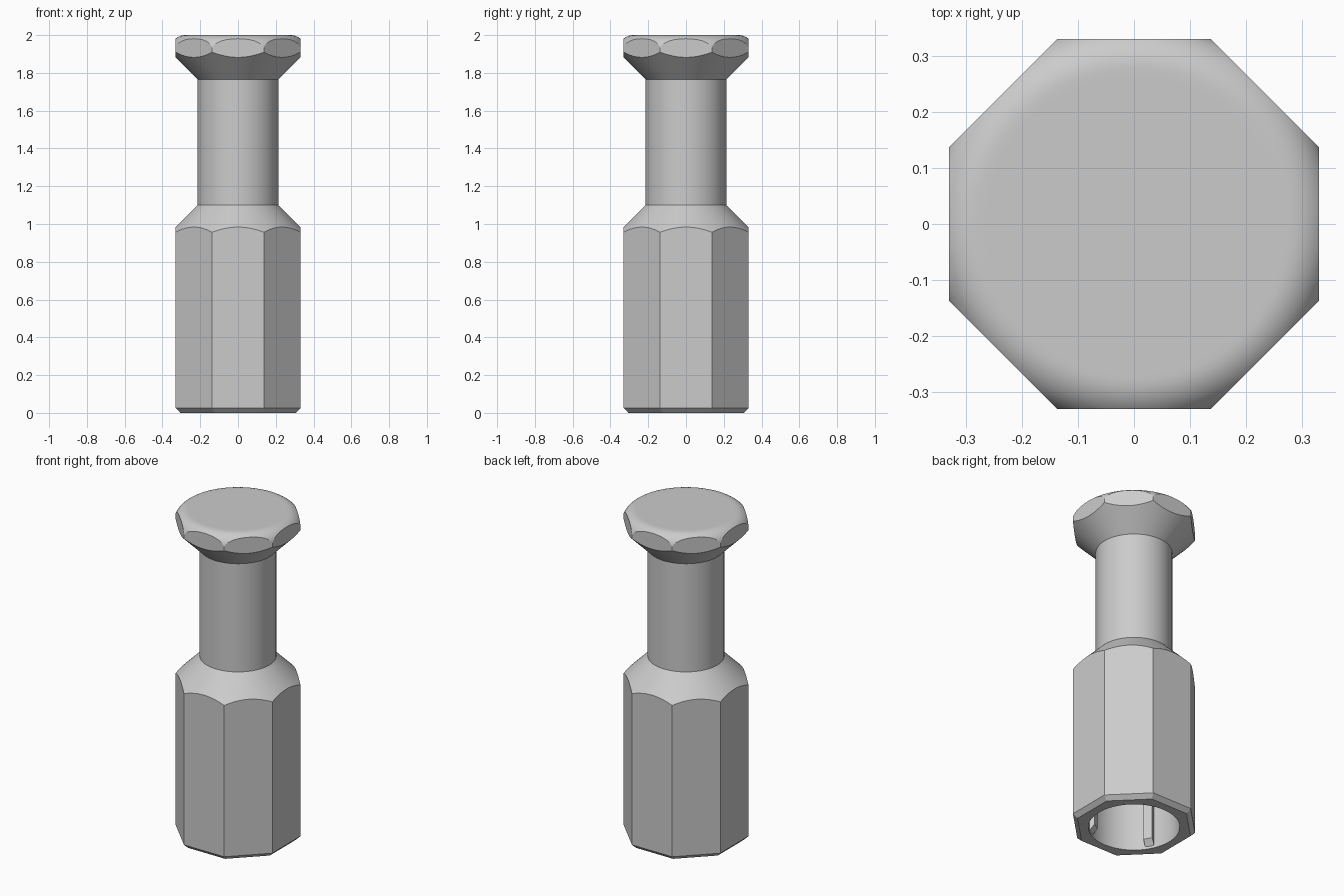
import bpy, bmesh
from math import cos, sin, pi, radians

cube = bpy.data.objects.get("Cube")
if cube:
    bpy.data.objects.remove(cube, do_unlink=True)

APOTHEM = 0.33       # octagon centre to flat
SHAFT = 0.2137       # neck radius
BORE = 0.255         # socket radius
BORE_TOP = 0.8
SEGMENTS = 96

grey = bpy.data.materials.new("grey_metal")
grey.use_nodes = True
grey.diffuse_color = (0.6, 0.6, 0.6, 1)
grey.node_tree.nodes["Principled BSDF"].inputs["Base Color"].default_value = grey.diffuse_color


def make_object(name, bm):
    bmesh.ops.recalc_face_normals(bm, faces=bm.faces)
    mesh = bpy.data.meshes.new(name)
    bm.to_mesh(mesh)
    bm.free()
    mesh.materials.append(grey)
    obj = bpy.data.objects.new(name, mesh)
    bpy.context.collection.objects.link(obj)
    return obj


def lathe(name, profile, sides, phase=0.0):
    """Closed solid from (radius, height) pairs, capped at both ends."""
    bm = bmesh.new()
    rings = []
    for r, z in profile:
        angles = [phase + 2 * pi * i / sides for i in range(sides)]
        rings.append([bm.verts.new((r * cos(a), r * sin(a), z)) for a in angles])
    for low, high in zip(rings, rings[1:]):
        for i in range(sides):
            j = (i + 1) % sides
            bm.faces.new((low[i], low[j], high[j], high[i]))
    bm.faces.new(rings[0])
    bm.faces.new(rings[-1])
    return make_object(name, bm)


def boolean(target, cutter, operation):
    cutter.hide_render = True
    mod = target.modifiers.new(operation.lower(), 'BOOLEAN')
    mod.operation = operation
    mod.solver = 'EXACT'
    mod.object = cutter
    bpy.context.view_layer.objects.active = target
    bpy.ops.object.modifier_apply(modifier=mod.name)
    bpy.data.objects.remove(cutter, do_unlink=True)


# Turned form: sloped shoulder, round neck, flared head with rounded rim
RIM, FILLET = 0.3585, 0.08
profile = [(0.4, -0.1), (0.4, 1.1 - (0.4 - SHAFT)), (SHAFT, 1.1),
           (SHAFT, 1.766), (RIM, 1.766 + RIM - SHAFT)]
for i in range(11):
    a = pi / 2 * i / 10
    profile.append((RIM - FILLET + FILLET * cos(a), 2 - FILLET + FILLET * sin(a)))
profile.append((0.265, 2.0))
body = lathe("handle_body", profile, SEGMENTS)

# Octagonal stock with a chamfered foot trims the turned form
k = 1 / cos(pi / 8)
stock = lathe("octagon_stock", [((APOTHEM - 0.025) * k, 0), (APOTHEM * k, 0.025),
                                (APOTHEM * k, 2.2)], 8, pi / 8)
boolean(body, stock, 'INTERSECT')

# Round socket in the foot
bore = lathe("socket_cutter", [(BORE, -0.1), (BORE, BORE_TOP)], SEGMENTS)
boolean(body, bore, 'DIFFERENCE')

bpy.ops.object.select_all(action='DESELECT')
body.select_set(True)
bpy.context.view_layer.objects.active = body
bpy.ops.object.shade_smooth_by_angle(angle=radians(20))

# Key ribs with sloped lead-ins along the socket wall
for n in range(4):
    bm = bmesh.new()
    side = [(0.225, 0.05), (0.265, 0.0), (0.265, BORE_TOP), (0.225, BORE_TOP)]
    face = bm.faces.new([bm.verts.new((r, -0.026, z)) for r, z in side])
    grown = bmesh.ops.extrude_face_region(bm, geom=[face])
    moved = [v for v in grown["geom"] if isinstance(v, bmesh.types.BMVert)]
    bmesh.ops.translate(bm, verts=moved, vec=(0, 0.052, 0))
    # Keep the lower tip inside the wall, clear of the foot
    for v in bm.verts:
        v.co.z = max(v.co.z, 0.004)
    rib = make_object(f"socket_rib_{n + 1}", bm)
    rib.rotation_euler.z = radians(30 + 90 * n)
